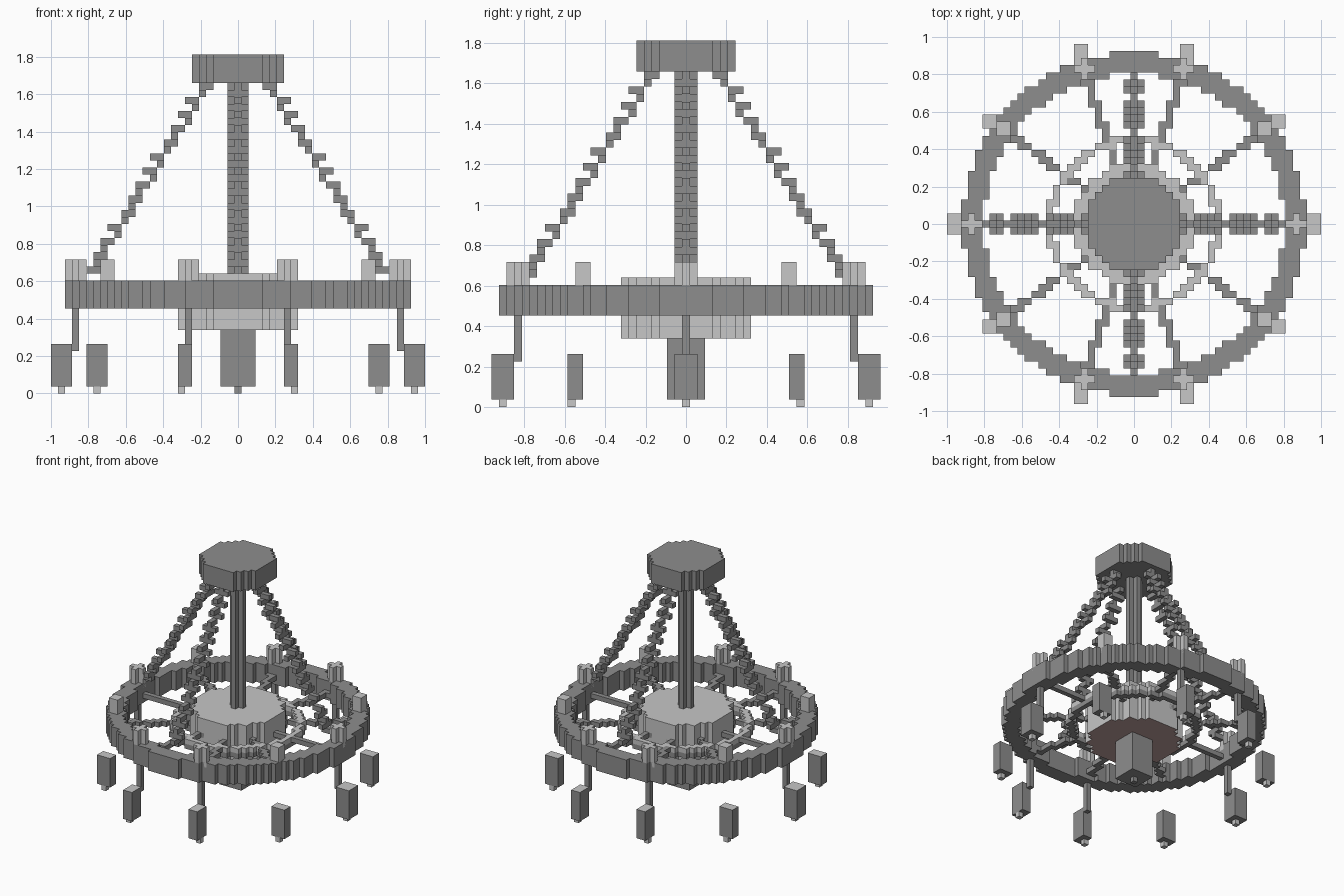
import bpy, bmesh, math

if "Cube" in bpy.data.objects:
    bpy.data.objects.remove(bpy.data.objects["Cube"])

V = 2 / 53  # block size


def make_material(name, rgb):
    m = bpy.data.materials.new(name)
    m.use_nodes = True
    m.diffuse_color = (*rgb, 1)
    m.node_tree.nodes["Principled BSDF"].inputs["Base Color"].default_value = (*rgb, 1)
    return m


DARK = make_material("dark grey metal", (0.27, 0.27, 0.27))
LIGHT = make_material("light grey stone", (0.57, 0.57, 0.57))
ROSE = make_material("dusty rose", (0.52, 0.35, 0.34))


def blocks(name, layers, side, top=None, bottom=None):
    """Stack block layers: each is (cells, z start, z end), with outer faces only."""
    bm = bmesh.new()
    for cells, z0, z1 in layers:
        cells = set(cells)

        def quad(points, index):
            bm.faces.new([bm.verts.new([c * V for c in p]) for p in points]).material_index = index

        for i, j in cells:
            a, b, c, d = i - 0.5, i + 0.5, j - 0.5, j + 0.5
            corners = [(a, c), (b, c), (b, d), (a, d)]
            quad([(x, y, z1) for x, y in corners], 1)
            quad([(x, y, z0) for x, y in reversed(corners)], 2)
            for n, (di, dj) in enumerate([(0, -1), (1, 0), (0, 1), (-1, 0)]):
                if (i + di, j + dj) not in cells:
                    p, q = corners[n], corners[(n + 1) % 4]
                    quad([(*p, z0), (*q, z0), (*q, z1), (*p, z1)], 0)
    bmesh.ops.remove_doubles(bm, verts=bm.verts, dist=V / 100)
    mesh = bpy.data.meshes.new(name)
    bm.to_mesh(mesh)
    bm.free()
    for m in (side, top or side, bottom or side):
        mesh.materials.append(m)
    ob = bpy.data.objects.new(name, mesh)
    bpy.context.collection.objects.link(ob)
    return ob


def grid(test, n=28):
    return [(i, j) for i in range(-n, n + 1) for j in range(-n, n + 1) if test(i, j)]


def disc(outer, inner=-1):
    return grid(lambda i, j: inner < math.hypot(i, j) < outer)


# Ceiling cap, pole and main ring
blocks("ceiling_cap", [(disc(6.9), 44, 48)], DARK)
blocks("pole", [(disc(1.2), 17, 44)], DARK)
blocks("outer_ring", [(disc(24.25, 21.3), 12, 16)], DARK)

# Central bowl, thin ring around it and lamp beneath
blocks("central_bowl", [(disc(8.6), 9, 17)], LIGHT, bottom=ROSE)
blocks("inner_ring_top", [(disc(12.5, 11.3), 13, 14)], LIGHT)
blocks("inner_ring_base", [(disc(12.5, 11.3), 12, 13)], DARK)
blocks("central_lamp", [(grid(lambda i, j: max(abs(i), abs(j)) <= 2), 1, 9),
                        ([(0, 0)], 0, 1)], DARK)

# Ten arms, candles and hanging lamps around the ring
for n in range(10):
    angle = n * math.tau / 10
    c, s = math.cos(angle), math.sin(angle)

    def at(r):
        return round(r * c), round(r * s)

    blocks(f"arm_{n}", [({at(8 + t / 4) for t in range(58)}, 13, 14)], DARK)
    x, y = 23 * c, 23 * s
    blocks(f"candle_{n}",
           [(grid(lambda i, j: math.hypot(i - x, j - y) < 1.2), 15, 19)], LIGHT)
    if n % 5 in (0, 2, 3):
        blocks(f"hanger_{n}", [([at(23)], 6, 12)], DARK)
    u, v = 25 * c, 25 * s
    blocks(f"lamp_{n}",
           [(grid(lambda i, j: max(abs(i - u), abs(j - v)) < 1.25), 1, 7)], DARK, top=LIGHT)
    blocks(f"lamp_tip_{n}", [([at(25)], 0, 1)], LIGHT)

# Four chains from the cap down to the ring
for n, (dx, dy) in enumerate([(1, 0), (0, 1), (-1, 0), (0, -1)]):
    layers = []
    for k in range(17, 44):
        r = round(4.4 + (43 - k) * 16 / 26)
        if k % 2:
            links = [(r, 0), (r + 1, 0)]
        else:
            links = [(r, -1), (r, 0), (r, 1)]
        layers.append(([(a * dx - b * dy, a * dy + b * dx) for a, b in links], k, k + 1))
    blocks(f"chain_{n}", layers, DARK)
